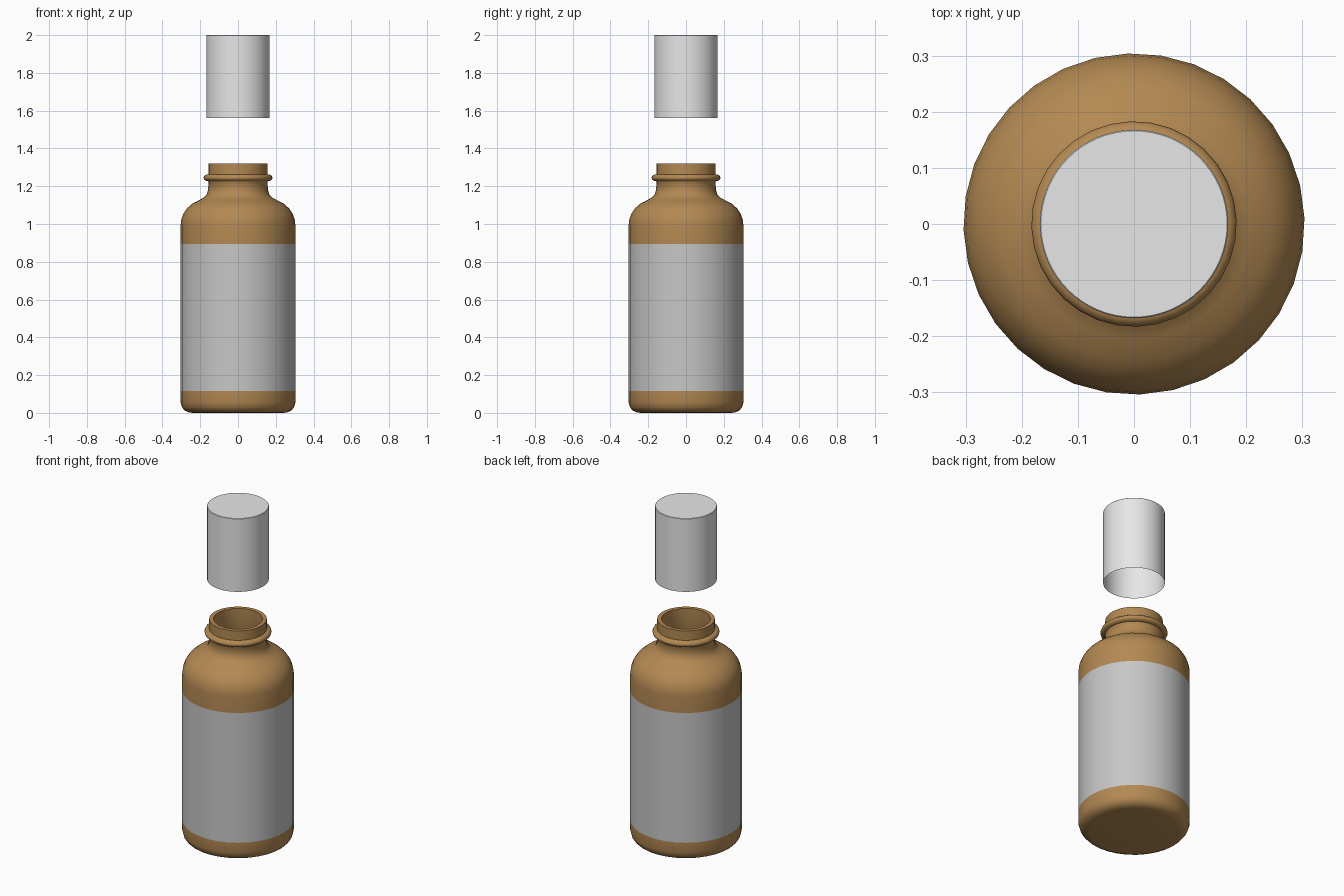
import bpy, bmesh, math

if "Cube" in bpy.data.objects:
    bpy.data.objects.remove(bpy.data.objects["Cube"])


def mat(name, rgb):
    m = bpy.data.materials.new(name)
    m.diffuse_color = (*rgb, 1)
    m.use_nodes = True
    m.node_tree.nodes["Principled BSDF"].inputs["Base Color"].default_value = m.diffuse_color
    return m


BROWN = mat("amber_brown", (0.45, 0.25, 0.085))
LABEL = mat("label_grey", (0.57, 0.57, 0.57))
WHITE = mat("cap_white", (0.8, 0.8, 0.8))


def lathe(name, profile, sides, mats, turn=0.0, angle=40):
    """Spin an (r, z) profile round z; r = 0 makes a pole."""
    bm = bmesh.new()
    rings = []
    for r, z in profile:
        if r == 0:
            rings.append([bm.verts.new((0, 0, z))] * sides)
        else:
            rings.append([bm.verts.new((r * math.cos(turn + 2 * math.pi * i / sides),
                                        r * math.sin(turn + 2 * math.pi * i / sides), z))
                          for i in range(sides)])
    for a, b in zip(rings, rings[1:]):
        for i in range(sides):
            j = (i + 1) % sides
            loop = list(dict.fromkeys((a[i], a[j], b[j], b[i])))
            bm.faces.new(loop)
    me = bpy.data.meshes.new(name)
    bm.to_mesh(me)
    bm.free()
    for m in mats:
        me.materials.append(m)
    ob = bpy.data.objects.new(name, me)
    bpy.context.collection.objects.link(ob)
    bpy.context.view_layer.objects.active = ob
    ob.select_set(True)
    bpy.ops.object.shade_smooth_by_angle(angle=math.radians(angle))
    ob.select_set(False)
    return ob


# bottle: base, body, shoulder, neck with bead, then the hollow inside
bead = [(0.160 + 0.023 * math.cos(a), 1.250 + 0.018 * math.sin(a))
        for a in [math.radians(d) for d in range(-90, 91, 30)]]
outer = [(0, 0.005), (0.24, 0.005), (0.262, 0.008), (0.283, 0.018), (0.297, 0.035),
         (0.304, 0.06), (0.304, 0.12), (0.304, 0.90), (0.304, 1.0),
         (0.300, 1.03), (0.289, 1.06), (0.270, 1.088), (0.243, 1.112), (0.205, 1.132),
         (0.182, 1.145), (0.166, 1.162), (0.158, 1.185), (0.157, 1.228)]
inner = [(0.157, 1.268), (0.157, 1.325), (0.133, 1.325), (0.133, 1.18), (0.15, 1.14),
         (0.22, 1.10), (0.265, 1.06), (0.28, 1.0), (0.28, 0.06), (0.24, 0.03), (0, 0.03)]
bottle = lathe("bottle", outer + bead + inner, 32, [BROWN, LABEL], math.radians(2))

# wrap label: the outer wall between two heights
for p in bottle.data.polygons:
    if 0.12 < p.center.z < 0.90 and math.hypot(p.center.x, p.center.y) > 0.29:
        p.material_index = 1

# floating cap, a thin shell open below
lathe("cap", [(0.168, 1.56), (0.168, 1.998), (0.166, 2.0), (0, 2.0)], 64, [WHITE], angle=30)
bpy.data.objects["bottle"].location.z = -0.005
